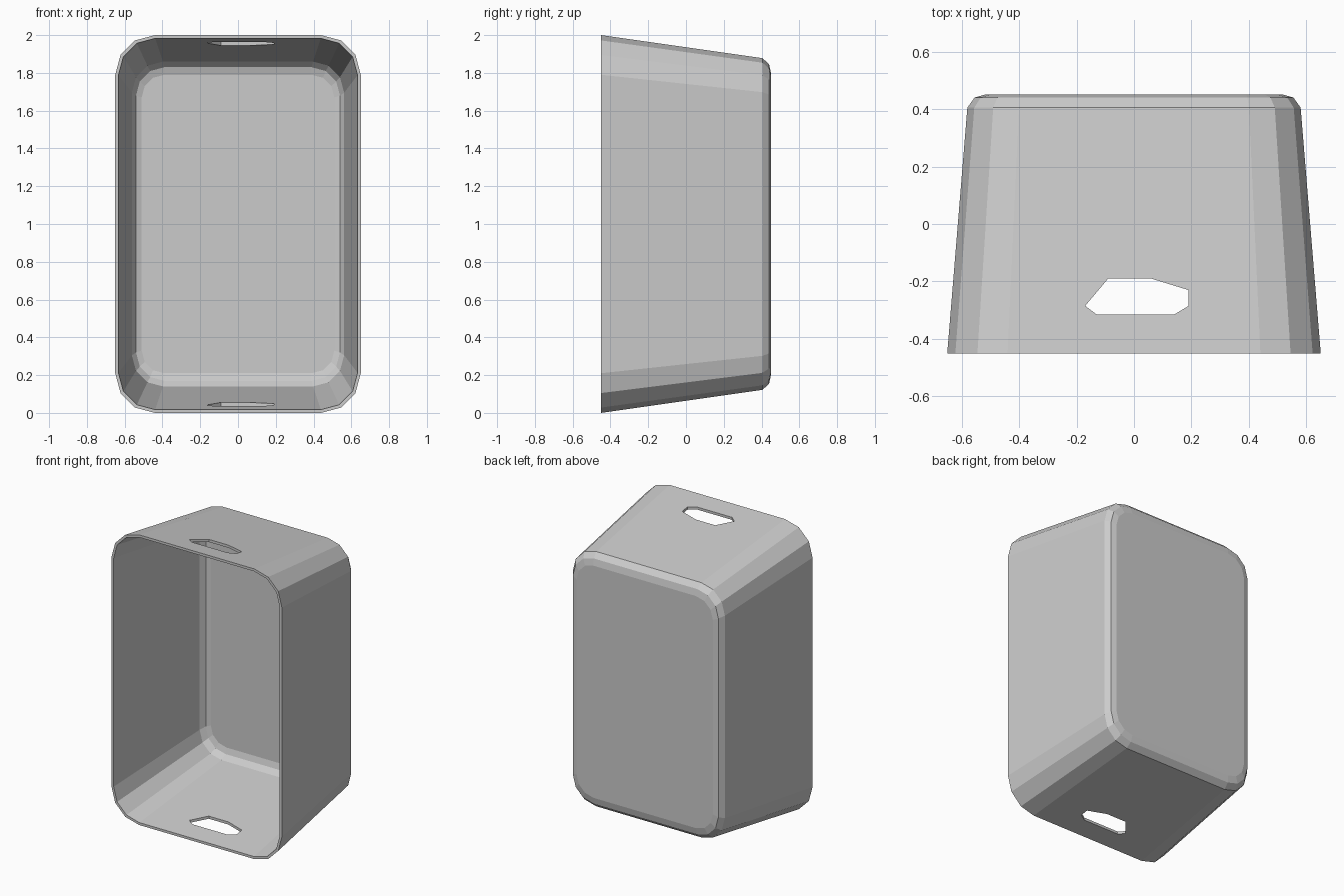
import bpy, bmesh
from math import sin, cos, pi

if "Cube" in bpy.data.objects:
    bpy.data.objects.remove(bpy.data.objects["Cube"])


def rounded_ring(bm, y, hx, hz, r, segs=3):
    """Rounded rectangle of vertices in the xz plane at depth y."""
    ring = []
    for q, (sx, sz) in enumerate([(1, 1), (-1, 1), (-1, -1), (1, -1)]):
        for i in range(segs + 1):
            a = (q + i / segs) * pi / 2
            ring.append(bm.verts.new((sx * (hx - r) + r * cos(a), y,
                                      1 + sz * (hz - r) + r * sin(a))))
    return ring


def finish(bm, name):
    bmesh.ops.recalc_face_normals(bm, faces=bm.faces)
    mesh = bpy.data.meshes.new(name)
    bm.to_mesh(mesh)
    bm.free()
    ob = bpy.data.objects.new(name, mesh)
    bpy.context.collection.objects.link(ob)
    return ob


# Tub lying on its end: outer shell, then round the rim into the inner shell
sections = [
    (0.45, 0.52, 0.80, 0.13),
    (0.44, 0.555, 0.845, 0.16),
    (0.405, 0.58, 0.878, 0.18),
    (-0.45, 0.65, 1.00, 0.21),
    (-0.45, 0.633, 0.983, 0.195),
    (0.385, 0.562, 0.86, 0.165),
    (0.42, 0.54, 0.83, 0.15),
    (0.432, 0.51, 0.79, 0.12),
]
bm = bmesh.new()
rings = [rounded_ring(bm, *s) for s in sections]
for a, b in zip(rings, rings[1:]):
    n = len(a)
    for i in range(n):
        j = (i + 1) % n
        bm.faces.new((a[i], a[j], b[j], b[i]))
bm.faces.new(rings[0])
bm.faces.new(rings[-1])
tub = finish(bm, "storage_tub")

# Hand slots: one faceted prism passing through both end walls
slot = [(-0.17, -0.285), (-0.13, -0.315), (0.14, -0.315),
        (0.19, -0.285), (0.19, -0.23), (0.06, -0.19), (-0.09, -0.19)]
bm = bmesh.new()
low = [bm.verts.new((x, y, -0.2)) for x, y in slot]
face = bm.faces.new(low)
top = bmesh.ops.extrude_face_region(bm, geom=[face])["geom"]
bmesh.ops.translate(bm, vec=(0, 0, 2.4),
                    verts=[v for v in top if isinstance(v, bmesh.types.BMVert)])
cutter = finish(bm, "hand_slot_cutter")
cutter.hide_render = True
cutter.hide_set(True)

cut = tub.modifiers.new("hand_slots", "BOOLEAN")
cut.operation = "DIFFERENCE"
cut.solver = "EXACT"
cut.object = cutter
